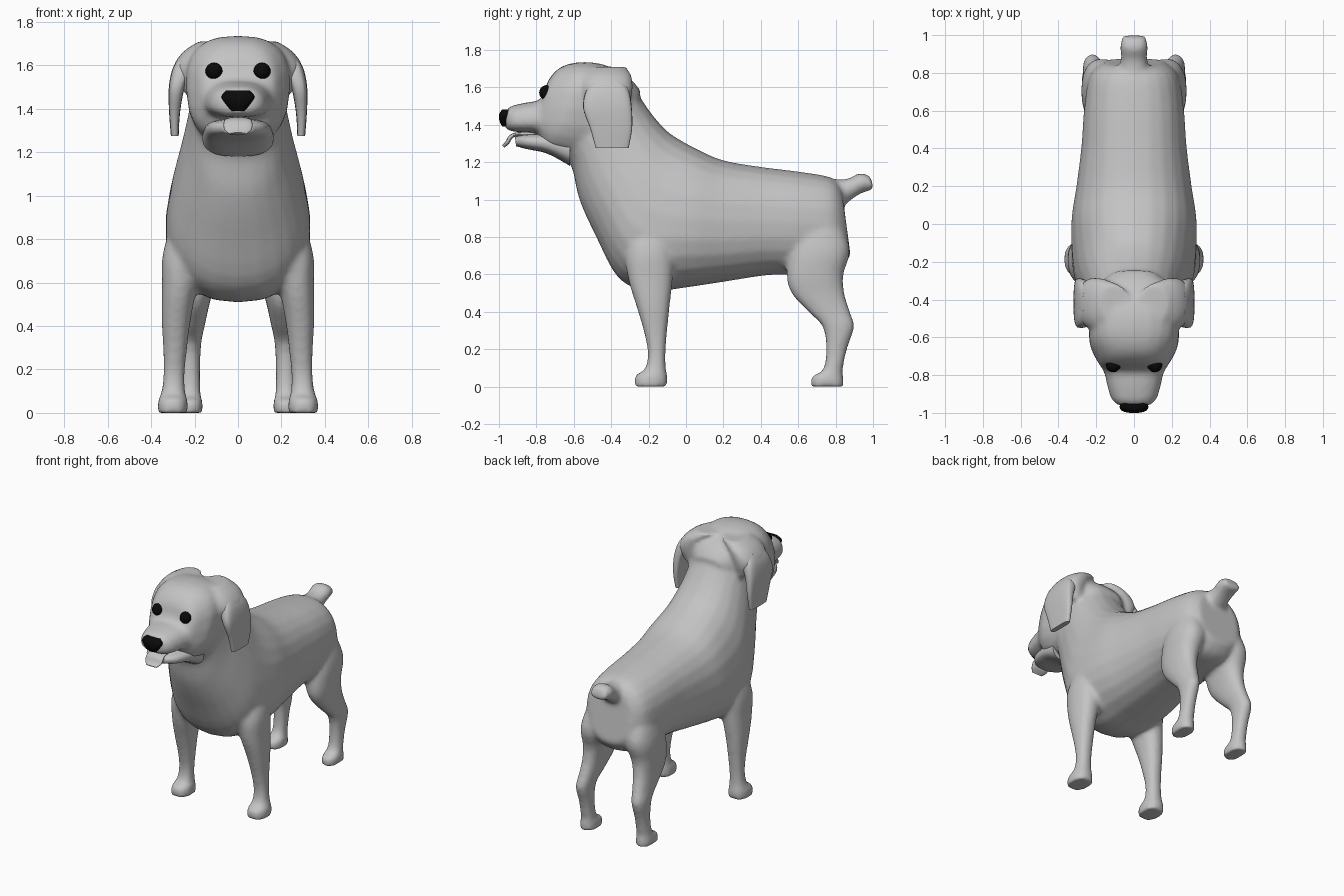
import bpy
import bmesh
import math

default_cube = bpy.data.objects.get("Cube")
if default_cube:
    bpy.data.objects.remove(default_cube, do_unlink=True)


def make_material(name, red, green, blue):
    material = bpy.data.materials.new(name)
    material.use_nodes = True
    colour = (red, green, blue, 1)
    material.diffuse_color = colour
    material.node_tree.nodes["Principled BSDF"].inputs["Base Color"].default_value = colour
    return material


coat = make_material("coat_grey", .55, .55, .55)
black = make_material("eye_and_nose_black", .003, .003, .003)


def blend(before, start, end, after, t):
    """Catmull-Rom blend between two sections."""
    return [.5 * (2 * b + (c - a) * t + (2 * a - 5 * b + 4 * c - d) * t ** 2
                  + (3 * b - a - 3 * c + d) * t ** 3)
            for a, b, c, d in zip(before, start, end, after)]


def refine(sections, steps):
    """Insert smooth in-between sections."""
    last = len(sections) - 1
    result = []
    for i in range(last):
        before, after = sections[max(i - 1, 0)], sections[min(i + 2, last)]
        for step in range(steps):
            result.append(blend(before, sections[i], sections[i + 1], after, step / steps))
    return result + [sections[last]]


def loft(bm, sections, power=2.3, sides=24, steps=4, mirror=1):
    """Skin rings: top y, top z, bottom y, bottom z, half width, pinch of the top, x."""
    rings = []
    for top_y, top_z, low_y, low_z, half_width, pinch, x in refine(sections, steps):
        ring = []
        for k in range(sides):
            angle = math.tau * k / sides
            across = math.copysign(abs(math.sin(angle)) ** (2 / power), math.sin(angle))
            along = math.copysign(abs(math.cos(angle)) ** (2 / power), math.cos(angle))
            ring.append(bm.verts.new((
                mirror * (x + half_width * across * (1 - pinch * along)),
                (top_y + low_y) / 2 + (top_y - low_y) / 2 * along,
                (top_z + low_z) / 2 + (top_z - low_z) / 2 * along)))
        rings.append(ring)
    faces = [bm.faces.new(rings[0]), bm.faces.new(rings[-1])]
    for ring, following in zip(rings, rings[1:]):
        for k in range(sides):
            n = (k + 1) % sides
            faces.append(bm.faces.new((ring[k], ring[n], following[n], following[k])))
    bmesh.ops.recalc_face_normals(bm, faces=faces)


def centred(sections):
    """Sections on the middle plane, with the pinch optional."""
    return [(section + (0, 0))[:7] for section in sections]


def upright(sections):
    """Level sections: z, centre y, centre x, half depth, half width."""
    return [(y + depth, z, y - depth, z, width, 0, x) for z, y, x, depth, width in sections]


def finish(name, bm, material, sharp_angle=60, mirrored=False):
    mesh = bpy.data.meshes.new(name)
    bm.to_mesh(mesh)
    bm.free()
    mesh.materials.append(material)
    mesh.shade_smooth()
    mesh.set_sharp_from_angle(angle=math.radians(sharp_angle))
    part = bpy.data.objects.new(name, mesh)
    bpy.context.collection.objects.link(part)
    if mirrored:
        part.modifiers.new("mirror", "MIRROR")
    return part


# Torso and neck, from rump to throat
torso = centred([
    (.83, 1.07, .88, .7, .16),
    (.77, 1.12, .8, .62, .235),
    (.6, 1.15, .6, .6, .265),
    (.4, 1.175, .43, .595, .278, .02),
    (.2, 1.21, .2, .56, .305, .04),
    (.06, 1.27, 0, .53, .33, .08),
    (-.08, 1.35, -.2, .51, .328, .13),
    (-.16, 1.43, -.36, .58, .31, .14),
    (-.22, 1.51, -.48, .8, .27, .1),
    (-.27, 1.58, -.57, 1.0, .235),
    (-.36, 1.62, -.61, 1.17, .215),
    (-.46, 1.62, -.66, 1.23, .2),
])

# Skull and upper muzzle, broad on top and tapering to the nose
skull = centred([
    (-.24, 1.58, -.34, 1.36, .13),
    (-.31, 1.655, -.45, 1.26, .215, -.06),
    (-.44, 1.722, -.62, 1.225, .235, -.08),
    (-.57, 1.735, -.7, 1.245, .235, -.05),
    (-.67, 1.708, -.745, 1.26, .203),
    (-.735, 1.64, -.775, 1.3, .175),
    (-.775, 1.54, -.8, 1.352, .156, .08),
    (-.86, 1.518, -.87, 1.36, .138, .12),
    (-.93, 1.502, -.935, 1.365, .115, .1),
    (-.96, 1.48, -.967, 1.385, .075),
])

# Short raised tail
tail = centred([
    (.76, 1.11, .8, .93, .085),
    (.86, 1.11, .885, 1.0, .07),
    (.93, 1.142, .94, 1.035, .073),
    (.985, 1.125, 1.005, 1.055, .065),
])

front_leg = upright([
    (.98, -.15, .2, .06, .06),
    (.75, -.19, .235, .13, .108),
    (.58, -.19, .268, .12, .082),
    (.42, -.175, .285, .087, .066),
    (.28, -.162, .29, .06, .054),
    (.17, -.157, .295, .047, .049),
    (.09, -.165, .298, .058, .056),
    (.06, -.185, .3, .086, .067),
    (0, -.187, .3, .089, .071),
])

hind_leg = upright([
    (.98, .7, .14, .08, .07),
    (.75, .715, .17, .16, .103),
    (.6, .69, .19, .152, .086),
    (.5, .705, .2, .142, .069),
    (.4, .765, .21, .112, .057),
    (.32, .815, .22, .085, .051),
    (.2, .805, .22, .056, .046),
    (.09, .785, .22, .053, .048),
    (.055, .757, .22, .084, .056),
    (0, .757, .22, .088, .059),
])

# Bulge where each ear grows out of the skull
ear_root = upright([
    (1.71, -.42, .1, .1, .08),
    (1.66, -.42, .17, .13, .085),
    (1.58, -.42, .215, .135, .085),
    (1.48, -.42, .2, .11, .06),
])

# Fuse the body masses into one continuous skin
bm = bmesh.new()
loft(bm, torso)
loft(bm, skull, power=2.6)
loft(bm, tail)
for side in (-1, 1):
    for limb in (front_leg, hind_leg, ear_root):
        loft(bm, limb, mirror=side)
body = finish("body", bm, coat)
remesh = body.modifiers.new("fuse", "REMESH")
remesh.mode = "VOXEL"
remesh.voxel_size = .014
remesh.use_smooth_shade = True
soften = body.modifiers.new("soften", "SMOOTH")
soften.factor = .5
soften.iterations = 9

# Lower jaw, leaving a thin open mouth
bm = bmesh.new()
loft(bm, centred([
    (-.62, 1.36, -.62, 1.18, .165),
    (-.75, 1.355, -.74, 1.245, .152),
    (-.86, 1.348, -.85, 1.27, .122),
    (-.915, 1.335, -.908, 1.285, .07),
]), power=2.6)
finish("lower_jaw", bm, coat)

# Tongue hanging over the lip
bm = bmesh.new()
loft(bm, centred([
    (-.78, 1.362, -.78, 1.34, .05),
    (-.9, 1.36, -.9, 1.338, .06),
    (-.945, 1.343, -.93, 1.325, .066),
    (-.965, 1.31, -.945, 1.3, .063),
    (-.985, 1.29, -.97, 1.278, .04),
]))
finish("tongue", bm, coat)

# Flat hanging ears
bm = bmesh.new()
loft(bm, upright([
    (1.64, -.42, .225, .08, .045),
    (1.58, -.42, .256, .115, .047),
    (1.49, -.42, .283, .13, .036),
    (1.38, -.4, .292, .112, .025),
    (1.275, -.395, .291, .088, .018),
]), power=3.5)
finish("ears", bm, coat, 50, mirrored=True)

# Nose, broad above and narrow below
bm = bmesh.new()
loft(bm, upright([
    (1.483, -.96, 0, .022, .055),
    (1.455, -.967, 0, .032, .076),
    (1.42, -.967, 0, .03, .055),
    (1.39, -.962, 0, .02, .03),
]), power=2.6)
finish("nose", bm, black)

# Eyes
bm = bmesh.new()
bmesh.ops.create_uvsphere(bm, u_segments=20, v_segments=12, radius=.04)
bmesh.ops.translate(bm, vec=(.11, -.745, 1.572), verts=bm.verts)
finish("eyes", bm, black, mirrored=True)
